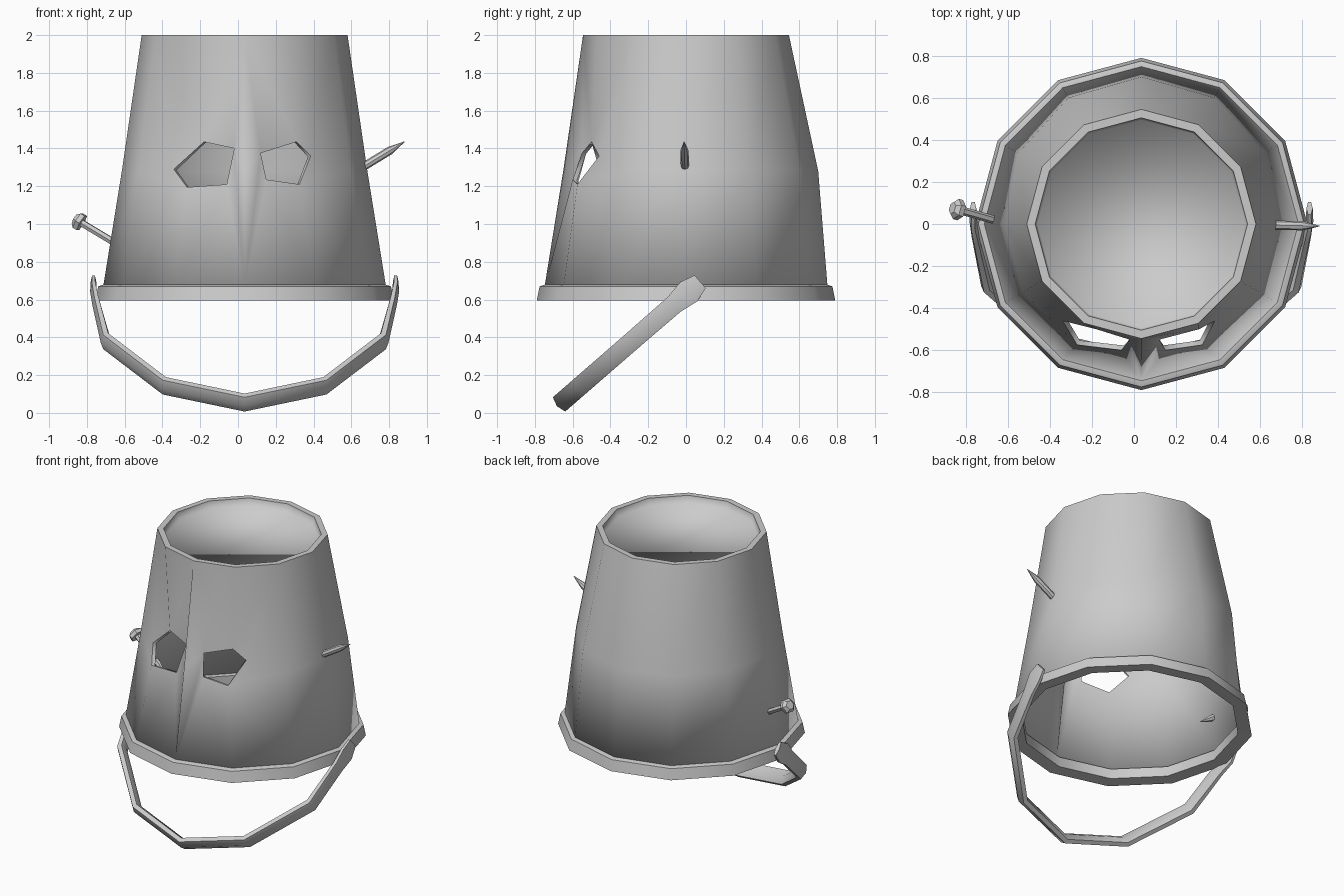
import bpy, bmesh, math
from mathutils import Vector

cube = bpy.data.objects.get("Cube")
if cube:
    bpy.data.objects.remove(cube)

SIDES = 12
CX = 0.035          # bucket axis

metal = bpy.data.materials.new("grey_metal")
metal.use_nodes = True
GREY = (0.6, 0.6, 0.6, 1)
metal.diffuse_color = GREY
metal.node_tree.nodes["Principled BSDF"].inputs["Base Color"].default_value = GREY


def finish(bm, name, angle=None):
    bmesh.ops.recalc_face_normals(bm, faces=bm.faces)
    mesh = bpy.data.meshes.new(name)
    for f in bm.faces:
        f.smooth = True
    bm.to_mesh(mesh)
    bm.free()
    mesh.materials.append(metal)
    ob = bpy.data.objects.new(name, mesh)
    bpy.context.collection.objects.link(ob)
    if angle:
        bpy.ops.object.select_all(action='DESELECT')
        ob.select_set(True)
        bpy.context.view_layer.objects.active = ob
        bpy.ops.object.shade_smooth_by_angle(angle=math.radians(angle))
    return ob


def ring(bm, r, z, back=0.0):
    """One bucket ring; index 9 points to the front, 3 to the back."""
    out = []
    for i in range(SIDES):
        a = math.tau * i / SIDES
        rr = r + back * max(0.0, math.sin(a))
        out.append(bm.verts.new((CX + rr * math.cos(a), rr * math.sin(a), z)))
    return out


def join(bm, a, b, skip=()):
    n = len(a)
    for i in range(n):
        if i not in skip:
            j = (i + 1) % n
            bm.faces.new((a[i], a[j], b[j], b[i]))


# Bucket wall, with a dented eye hole on each side of the nose ridge
bm = bmesh.new()
low = ring(bm, 0.75, 0.66)
mid = ring(bm, 0.65, 1.28, back=0.05)
top = ring(bm, 0.545, 2.0)
lip = ring(bm, 0.505, 2.0)
well = ring(bm, 0.495, 1.95)
front = (7, 8, 9, 10)
join(bm, low, mid, front)
join(bm, mid, top, front)
join(bm, top, lip)
join(bm, lip, well)
bm.faces.new(well)

# corners run: inner top, top, outer, outer bottom, inner bottom
depth = (-0.55, -0.50, -0.46, -0.575, -0.60)
eyes = {
    1: ((0.12, 1.375), (0.31, 1.435), (0.385, 1.36), (0.325, 1.21), (0.15, 1.235)),
    -1: ((-0.02, 1.40), (-0.18, 1.435), (-0.34, 1.29), (-0.27, 1.195), (-0.06, 1.21)),
}
for s, pts in eyes.items():
    a, b, c, d, e = eye = [bm.verts.new((x, y, z)) for (x, z), y in zip(pts, depth)]
    i, j, k = 9, 9 + s, 9 + 2 * s
    for f in ((mid[i], top[i], a), (top[i], top[j], b, a), (top[j], top[k], b),
              (top[k], mid[k], c, b), (mid[k], low[k], d, c), (low[k], low[j], d),
              (low[j], low[i], e, d), (low[i], mid[i], a, e)):
        bm.faces.new(f)
    for n in range(5):
        bm.edges.get((eye[n], eye[n - 1])).smooth = False
for loop in (top, lip):
    for n in range(SIDES):
        bm.edges.get((loop[n], loop[n - 1])).smooth = False
bucket = finish(bm, "bucket_wall")
solid = bucket.modifiers.new("thickness", 'SOLIDIFY')
solid.thickness = 0.025
solid.offset = -1

# Rolled rim around the open end
bm = bmesh.new()
profile = ((0.70, 0.60), (0.79, 0.595), (0.775, 0.67), (0.745, 0.68), (0.70, 0.67))
rings = [ring(bm, r, z) for r, z in profile]
for n in range(len(rings)):
    join(bm, rings[n - 1], rings[n])
finish(bm, "bucket_rim", 40)

# Swinging handle: flat strap along a mirrored path in a tilted plane
pivot = Vector((CX, 0.03, 0.655))
down = Vector((0, -0.755, -0.656))
across = Vector((0, -0.656, 0.755))
half = [(0.80, -0.06, 0.045, 0.015), (0.80, 0.02, 0.068, 0.018), (0.785, 0.12, 0.052, 0.022),
        (0.735, 0.42, 0.05, 0.03), (0.425, 0.78, 0.05, 0.03)]
path = half + [(0, 0.915, 0.05, 0.03)] + [(-x, s, w, t) for x, s, w, t in reversed(half)]
section = ((1, 0.5), (0, 1), (-1, 0.5), (-1, -0.5), (0, -1), (1, -0.5))
bm = bmesh.new()
rings = []
for n, (x, s, w, t) in enumerate(path):
    p, q = path[max(n - 1, 0)], path[min(n + 1, len(path) - 1)]
    along = (Vector((q[0] - p[0], 0, 0)) + down * (q[1] - p[1])).normalized()
    side = along.cross(across)
    centre = pivot + Vector((x, 0, 0)) + down * s
    rings.append([bm.verts.new(centre + across * w * u + side * t * v) for u, v in section])
for a, b in zip(rings, rings[1:]):
    join(bm, a, b)
bm.faces.new(rings[0])
bm.faces.new(rings[-1])
finish(bm, "handle", 50)


def spike(name, start, end, profile, sides=8):
    """Turned part along start-end; profile pairs are (distance, radius)."""
    start, end = Vector(start), Vector(end)
    axis = (end - start).normalized()
    turn = axis.to_track_quat('Z', 'Y')
    bm = bmesh.new()
    rings = []
    for dist, r in profile:
        rings.append([bm.verts.new(start + turn @ Vector((
            r * math.cos(math.tau * i / sides), r * math.sin(math.tau * i / sides), dist)))
            for i in range(sides)])
    for a, b in zip(rings, rings[1:]):
        join(bm, a, b)
    bm.faces.new(rings[0])
    bm.faces.new(rings[-1])
    finish(bm, name, 40)


# Nail driven through one side, head outside and point inside
spike("nail_with_head", (-0.56, -0.01, 0.845), (-0.86, 0.075, 1.025),
      ((0, 0.002), (0.08, 0.02), (0.32, 0.02), (0.32, 0.05), (0.345, 0.05), (0.365, 0.03)), 6)

# Nail point sticking out of the other side
spike("nail_point", (0.65, -0.005, 1.295), (0.88, -0.01, 1.435),
      ((0, 0.022), (0.18, 0.022), (0.27, 0.002)))
